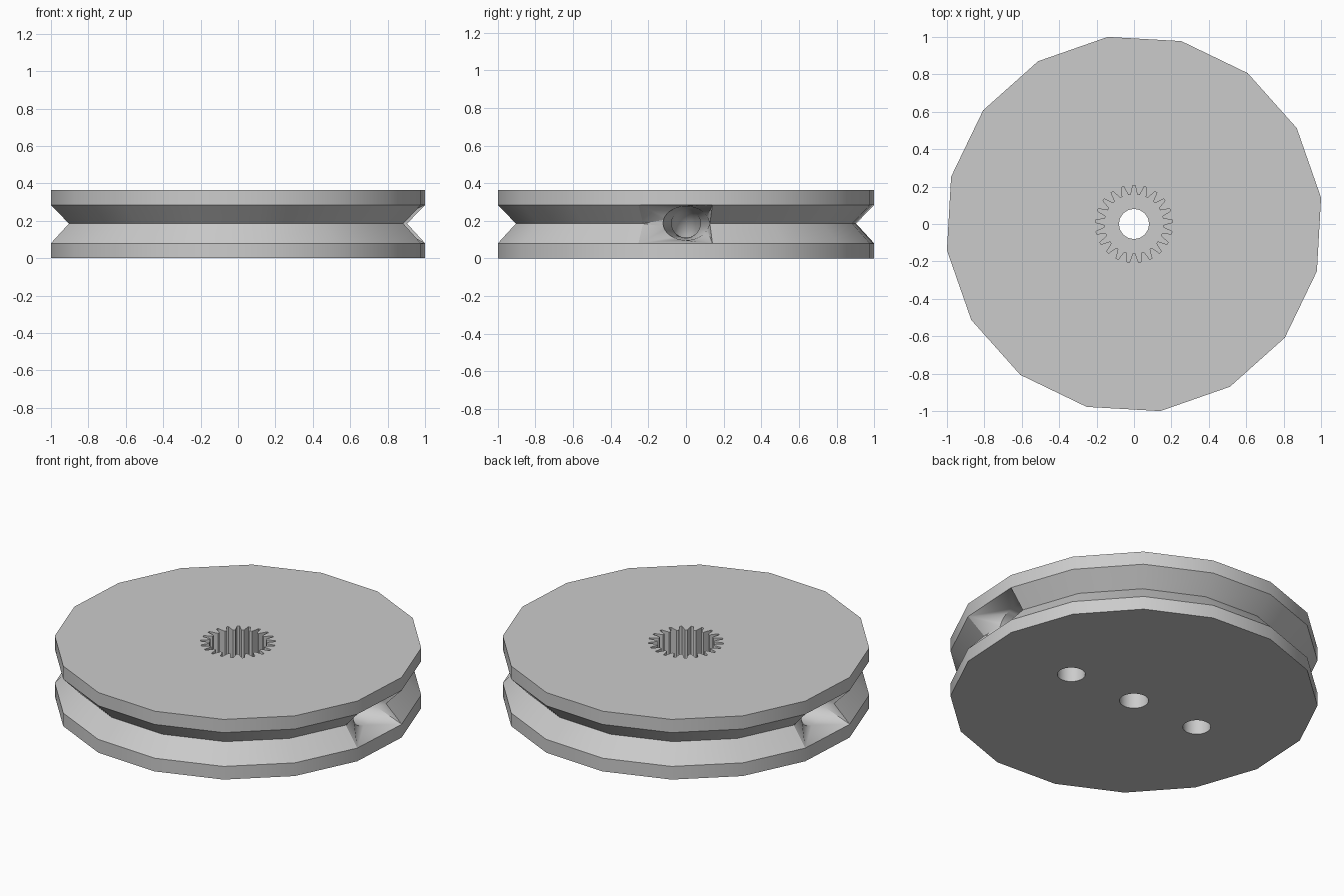
import bpy, bmesh, math
from mathutils import Vector

if "Cube" in bpy.data.objects:
    bpy.data.objects.remove(bpy.data.objects["Cube"])

SIDES, R, R_GROOVE = 16, 1.01, 0.913
START = math.radians(8)
TOP, MID, FLOOR = 0.365, 0.185, 0.12
SEG = 32
bm = bmesh.new()


def ring(points):
    return [bm.verts.new(p) for p in points]


def circle(cx, cy, z, r, n=SEG, start=0.0):
    return ring([(cx + r * math.cos(start + math.tau * i / n),
                  cy + r * math.sin(start + math.tau * i / n), z) for i in range(n)])


def bridge(a, b, skip=()):
    n = len(a)
    for i in range(n):
        if i not in skip:
            j = (i + 1) % n
            bm.faces.new((a[i], a[j], b[j], b[i]))


def flat_cap(*loops):
    # planar face between an outer loop and the holes in it
    edges = []
    for lp in loops:
        for i, v in enumerate(lp):
            w = lp[(i + 1) % len(lp)]
            edges.append(bm.edges.get((v, w)) or bm.edges.new((v, w)))
    bmesh.ops.triangle_fill(bm, edges=edges, use_beauty=True, normal=(0, 0, 1))


# grooved rim; two opposite groove facets stay open for the cord openings
profile = [(R, 0), (R, 0.08), (R_GROOVE, MID), (R, 0.285), (R, TOP)]
rim = [circle(0, 0, z, r, SIDES, START) for r, z in profile]
for k in range(4):
    bridge(rim[k], rim[k + 1], skip=(7, 15) if k in (1, 2) else ())

# cord passages: flared mouth in the groove, elbow down to the underside
cord_exits = []
for s, k in ((1, 15), (-1, 7)):
    def section(x, z, ry, rz, tilt):
        pts = []
        for i in range(SEG):
            t = math.tau * i / SEG
            u, w = ry * math.cos(t), rz * math.sin(t)
            pts.append((s * (x + w * math.sin(tilt)), s * u, z + w * math.cos(tilt)))
        return ring(pts)

    mouth = section(0.86, 0.187, 0.122, 0.09, 0)
    tube = [mouth, section(0.55, 0.187, 0.077, 0.077, 0)]
    for i in range(1, 7):
        a = math.radians(15 * i)
        tube.append(section(0.55 - 0.1 * math.sin(a), 0.087 + 0.1 * math.cos(a),
                            0.077, 0.077, -a))
    tube.append(section(0.45, 0, 0.077, 0.077, -math.pi / 2))
    for a, b in zip(tube, tube[1:]):
        bridge(a, b)
    cord_exits.append(tube[-1])

    # fan from the facet outline to the mouth
    l, r = k, (k + 1) % SIDES
    corners = [rim[1][r], rim[2][r], rim[3][r], rim[3][l], rim[2][l], rim[1][l]]
    angles = [math.atan2((c.co.z - 0.187) / 0.09, s * c.co.y / 0.122) for c in corners]

    def nearest(t):
        return min(range(6), key=lambda q: -math.cos(t - angles[q]))

    for i in range(SEG):
        j = (i + 1) % SEG
        q = nearest(math.tau * (i + 0.5) / SEG)
        p = nearest(math.tau * (i + 1.5) / SEG)
        bm.faces.new((mouth[i], mouth[j], corners[q]))
        while q != p:
            n = (q + 1) % 6
            bm.faces.new((mouth[j], corners[n], corners[q]))
            q = n

# toothed socket in the top
TEETH = 21
outline = []
for i in range(TEETH):
    for f, r in ((-0.36, 0.158), (-0.2, 0.185), (-0.11, 0.207),
                 (0.11, 0.207), (0.2, 0.185), (0.36, 0.158)):
        a = math.pi / 2 + math.tau * (i + f) / TEETH
        outline.append((r * math.cos(a), r * math.sin(a)))
socket_top = ring([(x, y, TOP) for x, y in outline])
socket_floor = ring([(x, y, FLOOR) for x, y in outline])
bridge(socket_top, socket_floor)

# axle hole
axle_top = circle(0, 0, FLOOR, 0.08)
axle_bottom = circle(0, 0, 0, 0.08)
bridge(axle_top, axle_bottom)

# flat faces
flat_cap(rim[4], socket_top)
flat_cap(socket_floor, axle_top)
flat_cap(rim[0], axle_bottom, *cord_exits)
bmesh.ops.recalc_face_normals(bm, faces=bm.faces)

mesh = bpy.data.meshes.new("pulley_wheel")
bm.to_mesh(mesh)
bm.free()
wheel = bpy.data.objects.new("pulley_wheel", mesh)
bpy.context.collection.objects.link(wheel)
grey = bpy.data.materials.new("light_grey")
grey.diffuse_color = (0.6, 0.6, 0.6, 1)
grey.use_nodes = True
grey.node_tree.nodes["Principled BSDF"].inputs["Base Color"].default_value = grey.diffuse_color
mesh.materials.append(grey)
bpy.context.view_layer.objects.active = wheel
wheel.select_set(True)
bpy.ops.object.shade_smooth_by_angle(angle=math.radians(30))
